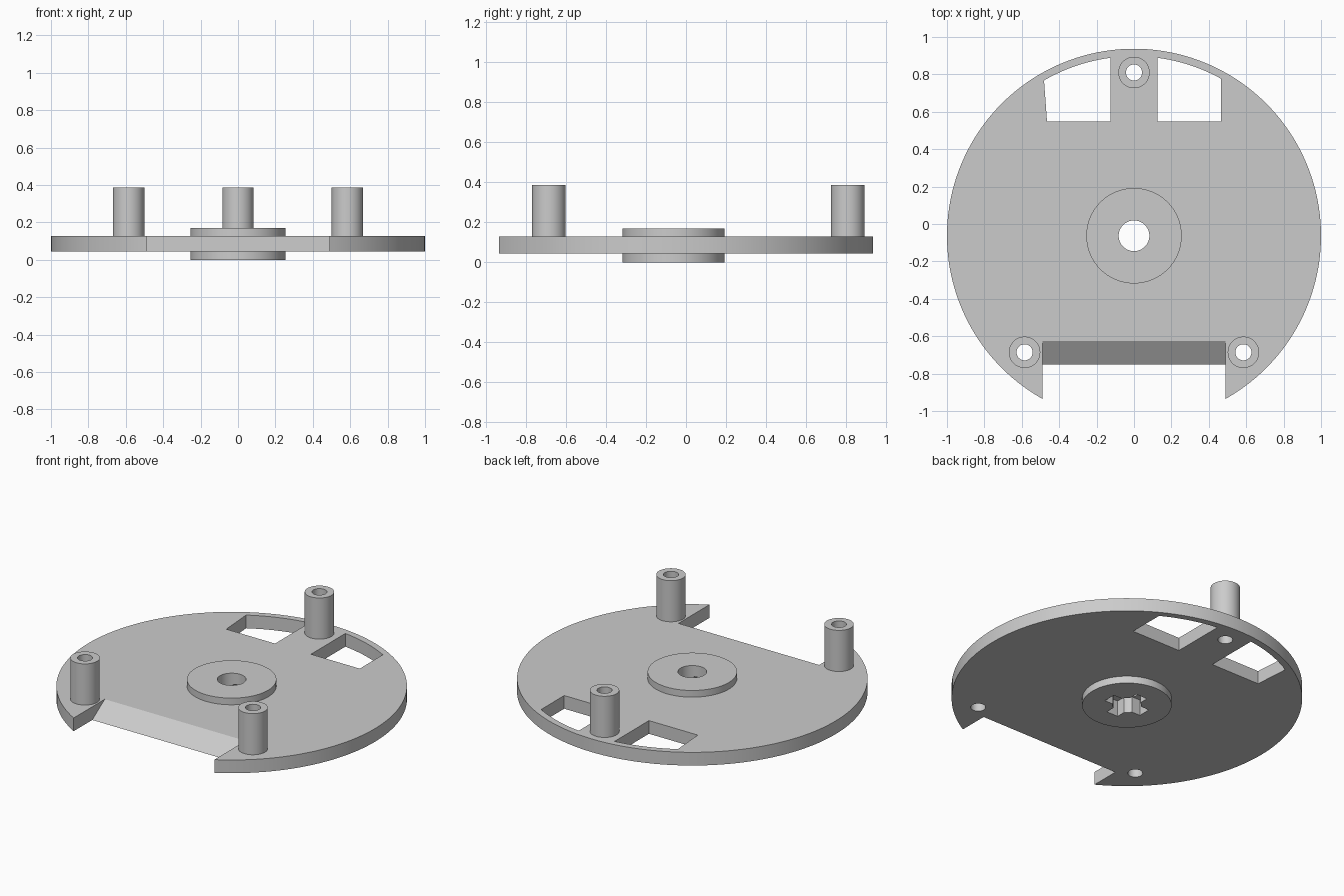
import bpy, bmesh, math
from mathutils import Vector

cube = bpy.data.objects.get("Cube")
if cube:
    bpy.data.objects.remove(cube, do_unlink=True)

CY = -0.063                 # centre of the disc in y
Z0, Z1 = 0.045, 0.128       # underside and top of the disc
HUB_TOP, POST_TOP = 0.17, 0.387
POSTS = [(0, 0.81), (-0.585, -0.686), (0.585, -0.686)]

grey = bpy.data.materials.new("plain_grey")
grey.use_nodes = True
colour = (0.6, 0.6, 0.6, 1)
grey.diffuse_color = colour
grey.node_tree.nodes["Principled BSDF"].inputs["Base Color"].default_value = colour


def prism(name, points, direction):
    """Extrude a closed outline of 3D points along a direction."""
    bm = bmesh.new()
    face = bm.faces.new([bm.verts.new(p) for p in points])
    out = bmesh.ops.extrude_face_region(bm, geom=[face])
    moved = [v for v in out["geom"] if isinstance(v, bmesh.types.BMVert)]
    bmesh.ops.translate(bm, verts=moved, vec=Vector(direction))
    bmesh.ops.recalc_face_normals(bm, faces=bm.faces)
    mesh = bpy.data.meshes.new(name)
    bm.to_mesh(mesh)
    bm.free()
    mesh.materials.append(grey)
    obj = bpy.data.objects.new(name, mesh)
    bpy.context.collection.objects.link(obj)
    return obj


def cylinder(name, x, y, radius, low, high, sides=64):
    ring = [2 * math.pi * i / sides for i in range(sides)]
    outline = [(x + radius * math.cos(a), y + radius * math.sin(a), low) for a in ring]
    return prism(name, outline, (0, 0, high - low))


def box(name, x0, x1, y0, y1, low, high):
    outline = [(x0, y0, low), (x1, y0, low), (x1, y1, low), (x0, y1, low)]
    return prism(name, outline, (0, 0, high - low))


def combine(target, tool, operation):
    """Apply a boolean and discard the tool."""
    mod = target.modifiers.new(operation.lower(), "BOOLEAN")
    mod.operation, mod.solver, mod.object = operation, "EXACT", tool
    graph = bpy.context.evaluated_depsgraph_get()
    target.data = bpy.data.meshes.new_from_object(target.evaluated_get(graph))
    target.modifiers.clear()
    bpy.data.objects.remove(tool, do_unlink=True)


# Round base plate
plate = cylinder("mounting_plate", 0, CY, 1, Z0, Z1, 160)

# Front notch with a sloped inner edge
slope = (Z1 - Z0) / 0.125
lo, hi = Z0 - 0.05, Z1 + 0.05
profile = [(-0.49, -0.75 + (z - Z0) / slope, z) for z in (lo, hi)]
profile += [(-0.49, -1.3, hi), (-0.49, -1.3, lo)]
combine(plate, prism("notch_cutter", profile, (0.98, 0, 0)), "DIFFERENCE")

# Two windows that follow the rim at the back
for side, foot, head in ((-1, 0.465, 0.481), (1, 0.465, 0.465)):
    outline = [(side * 0.125, 0.547, 0), (side * foot, 0.547, 0)]
    for i in range(13):
        x = head + (0.125 - head) * i / 12
        outline.append((side * x, CY + math.sqrt(0.96 ** 2 - x * x), 0))
    combine(plate, prism("window_cutter", outline, (0, 0, 0.3)), "DIFFERENCE")

# Central hub, standing proud on both faces
combine(plate, cylinder("hub", 0, CY, 0.255, 0, HUB_TOP, 96), "UNION")

# Three hollow standoff posts
for x, y in POSTS:
    combine(plate, cylinder("post", x, y, 0.084, Z0 + 0.03, POST_TOP), "UNION")
for x, y in POSTS:
    combine(plate, cylinder("post_bore", x, y, 0.043, -0.1, 0.5, 48), "DIFFERENCE")

# Hub bore, and a cross-shaped recess on the underside
combine(plate, cylinder("hub_bore", 0, CY, 0.082, -0.1, 0.3), "DIFFERENCE")
for a, b in ((0.13, 0.04), (0.04, 0.13)):
    combine(plate, box("cross_cutter", -a, a, CY - b, CY + b, -0.1, 0.1), "DIFFERENCE")

# Smooth the round walls, keep the edges crisp
bpy.ops.object.select_all(action="DESELECT")
plate.select_set(True)
bpy.context.view_layer.objects.active = plate
bpy.ops.object.shade_smooth_by_angle(angle=math.radians(30))
